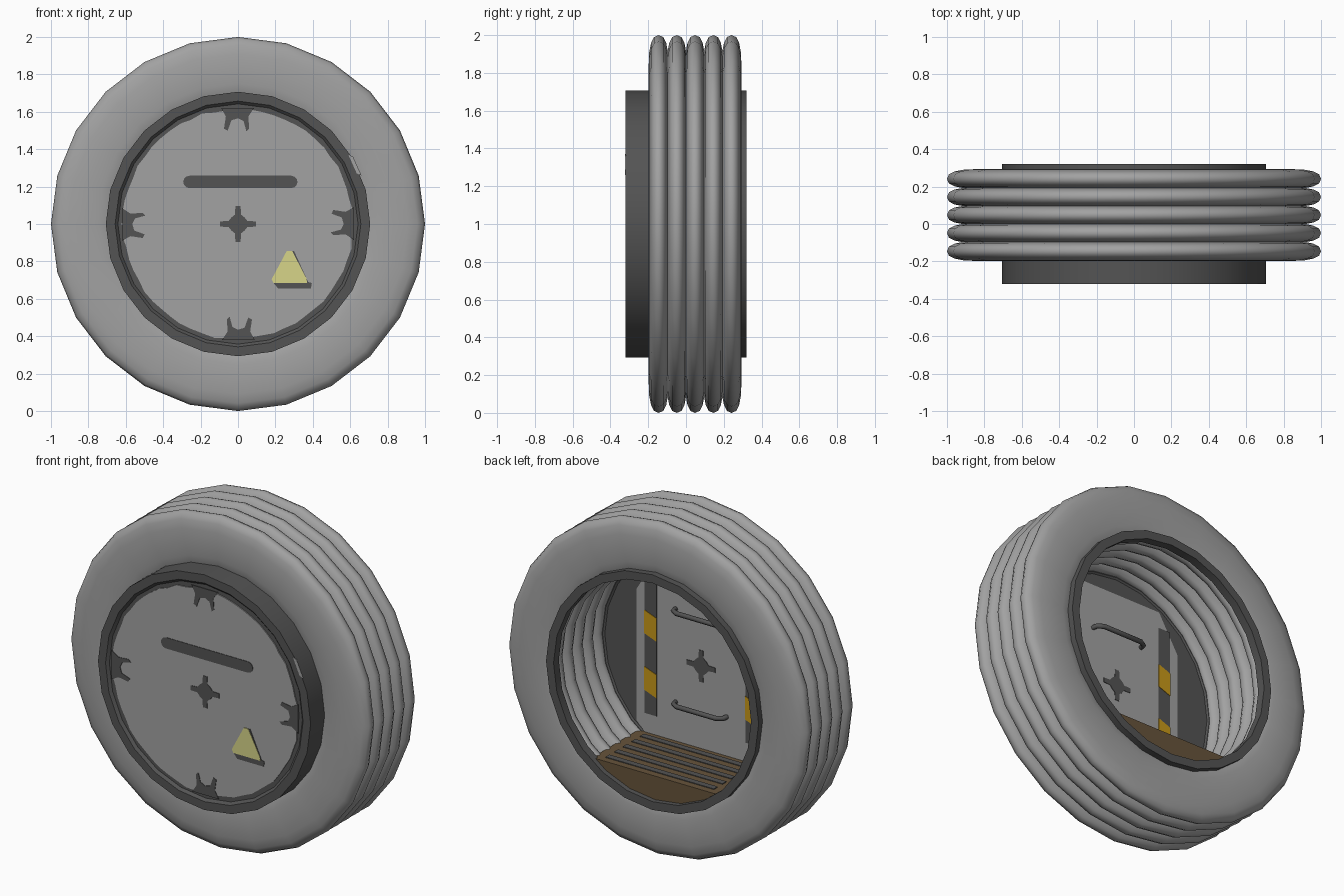
import bpy, bmesh, math, random
from math import sin, cos, pi, radians

if "Cube" in bpy.data.objects:
    bpy.data.objects.remove(bpy.data.objects["Cube"])

random.seed(4)
CZ = 1.0      # height of the axis
SIDES = 24


def material(name, rgb):
    m = bpy.data.materials.new(name)
    m.diffuse_color = (*rgb, 1)
    m.use_nodes = True
    m.node_tree.nodes["Principled BSDF"].inputs["Base Color"].default_value = m.diffuse_color
    return m


GREY = material("light_grey", (0.36, 0.36, 0.36))
DARK = material("dark_grey", (0.088, 0.088, 0.088))
PALE = material("pale_yellow", (0.68, 0.66, 0.25))
AMBER = material("amber", (0.58, 0.32, 0.01))
BROWN = material("brown", (0.135, 0.088, 0.043))


def finish(bm, name, mat, smooth=None):
    bmesh.ops.recalc_face_normals(bm, faces=bm.faces)
    me = bpy.data.meshes.new(name)
    bm.to_mesh(me)
    bm.free()
    me.materials.append(mat)
    ob = bpy.data.objects.new(name, me)
    bpy.context.collection.objects.link(ob)
    if smooth:
        bpy.ops.object.select_all(action='DESELECT')
        ob.select_set(True)
        bpy.context.view_layer.objects.active = ob
        bpy.ops.object.shade_smooth_by_angle(angle=radians(smooth))
    return ob


def lathe(name, profile, mat, smooth):
    """Spin a closed (radius, y) profile about the y axis."""
    bm = bmesh.new()
    rings = []
    for i in range(SIDES):
        a = 2 * pi * i / SIDES
        rings.append([bm.verts.new((r * sin(a), y, CZ + r * cos(a))) for r, y in profile])
    n = len(profile)
    for i in range(SIDES):
        p, q = rings[i], rings[(i + 1) % SIDES]
        for j in range(n):
            k = (j + 1) % n
            bm.faces.new((p[j], p[k], q[k], q[j]))
    return finish(bm, name, mat, smooth)


def plate(name, pts, y0, y1, mat):
    """Prism with an (x, height above axis) outline, between y0 and y1."""
    bm = bmesh.new()
    a = [bm.verts.new((x, y0, CZ + z)) for x, z in pts]
    b = [bm.verts.new((x, y1, CZ + z)) for x, z in pts]
    bm.faces.new(a)
    bm.faces.new(b[::-1])
    n = len(pts)
    for i in range(n):
        j = (i + 1) % n
        bm.faces.new((a[i], a[j], b[j], b[i]))
    return finish(bm, name, mat)


def circle(r, n=SIDES, wobble=0.0):
    return [((r + random.uniform(-wobble, wobble)) * sin(2 * pi * i / n),
             (r + random.uniform(-wobble, wobble)) * cos(2 * pi * i / n)) for i in range(n)]


def turn(pts, deg):
    c, s = cos(radians(deg)), sin(radians(deg))
    return [(x * c - z * s, x * s + z * c) for x, z in pts]


def rect(x0, x1, z0, z1):
    return [(x0, z0), (x1, z0), (x1, z1), (x0, z1)]


# Bellows: five flattened rings side by side
def power(v, e):
    return math.copysign(abs(v) ** e, v)


for i in range(5):
    yc = -0.145 + 0.0965 * i
    section = [(0.83 + 0.17 * power(cos(2 * pi * k / 16), 0.8),
                yc + 0.053 * power(sin(2 * pi * k / 16), 0.8)) for k in range(16)]
    lathe(f"bellows_rib_{i + 1}", section, GREY, 80)

# Rims at both ends
lathe("front_rim", [(0.707, -0.32), (0.657, -0.32), (0.637, -0.30), (0.637, -0.16),
                    (0.657, -0.145), (0.707, -0.145)], DARK, 25)
lathe("back_rim", [(0.707, 0.32), (0.657, 0.32), (0.657, 0.27), (0.707, 0.27)], DARK, 25)

# Door core with a worn light panel on its front
plate("door_core", circle(0.645), -0.305, -0.15, DARK)
plate("door_front_panel", circle(0.615, 60, 0.007), -0.311, -0.304, GREY)

# Front markings
F0, F1 = -0.314, -0.310
prong = [(-0.09, 0.62), (-0.065, 0.575), (-0.075, 0.51), (-0.055, 0.50), (-0.035, 0.555),
         (0.0, 0.565), (0.03, 0.55), (0.045, 0.495), (0.06, 0.51), (0.055, 0.575), (0.085, 0.62)]
for k, side in enumerate(("top", "left", "bottom", "right")):
    plate(f"front_worn_mark_{side}", turn(prong, 90 * k), F0, F1, DARK)

star = []
for k in range(4):
    star += turn([(-0.035, 0.035), (-0.016, 0.05), (-0.014, 0.095), (0.014, 0.095), (0.016, 0.05)], -90 * k)
plate("front_star", star, F0, F1, DARK)

slot = [(0.285 + 0.033 * cos(radians(t)), 0.225 + 0.033 * sin(radians(t))) for t in range(-90, 91, 30)]
slot += [(-0.26 + 0.033 * cos(radians(t)), 0.225 + 0.033 * sin(radians(t))) for t in range(90, 271, 30)]
plate("front_slot", slot, F0, F1, DARK)

plate("sign_shadow", [(0.19, -0.315), (0.215, -0.345), (0.39, -0.345), (0.395, -0.315),
                      (0.375, -0.31), (0.30, -0.145), (0.28, -0.145)], F0, F1, DARK)
plate("warning_triangle", [(0.18, -0.295), (0.19, -0.315), (0.37, -0.315), (0.365, -0.29),
                           (0.29, -0.145), (0.26, -0.145)], -0.316, F1, PALE)
plate("rim_chip", [(0.59, 0.37), (0.615, 0.36), (0.66, 0.26), (0.635, 0.27)], -0.322, -0.318, GREY)

# Inside face of the door
plate("door_back_panel", [(0.43, -0.46), (0.43, 0.33), (0.30, 0.55), (-0.30, 0.55),
                          (-0.43, 0.33), (-0.43, -0.46), (-0.38, -0.515), (0.38, -0.515)],
      -0.151, -0.145, GREY)
B0, B1 = -0.146, -0.142
plate("back_star", [(x, z - 0.02) for x, z in star], B0, B1, DARK)

for s, side in ((1, "left"), (-1, "right")):
    # Hazard strip: dark backing with slanted amber bands
    x0, x1 = sorted((0.295 * s, 0.375 * s))
    plate(f"hazard_strip_{side}", rect(x0, x1, -0.40, 0.45), B0, B1, DARK)
    for k, z in enumerate((-0.29, 0.05)):
        plate(f"hazard_band_{side}_{k + 1}",
              [(x0, z), (x1, z + 0.03), (x1, z + 0.17), (x0, z + 0.14)], B1 - 0.001, -0.139, AMBER)


# Grab handles: a bent tube with both feet on the door
def handle(name, z):
    cu = bpy.data.curves.new(name, 'CURVE')
    cu.dimensions = '3D'
    cu.bevel_depth = 0.014
    cu.bevel_resolution = 1
    cu.use_fill_caps = True
    sp = cu.splines.new('POLY')
    path = [(-0.17, -0.15), (-0.165, -0.115), (-0.13, -0.095), (0.13, -0.095), (0.165, -0.115), (0.17, -0.15)]
    sp.points.add(len(path) - 1)
    for p, (x, y) in zip(sp.points, path):
        p.co = (x, y, CZ + z, 1)
    cu.materials.append(DARK)
    ob = bpy.data.objects.new(name, cu)
    bpy.context.collection.objects.link(ob)


handle("upper_handle", 0.28)
handle("lower_handle", -0.28)

# Floor: segment of the bore with dark grip stripes
half = math.asin(0.42 / 0.665)
floor = [(0.665 * sin(half * t / 5), -0.665 * cos(half * t / 5)) for t in range(-5, 6)]
plate("floor", floor, -0.15, 0.29, BROWN)
for k in range(5):
    y = -0.115 + 0.082 * k
    plate(f"floor_stripe_{k + 1}", rect(-0.36, 0.36, -0.52, -0.511), y, y + 0.036, DARK)
